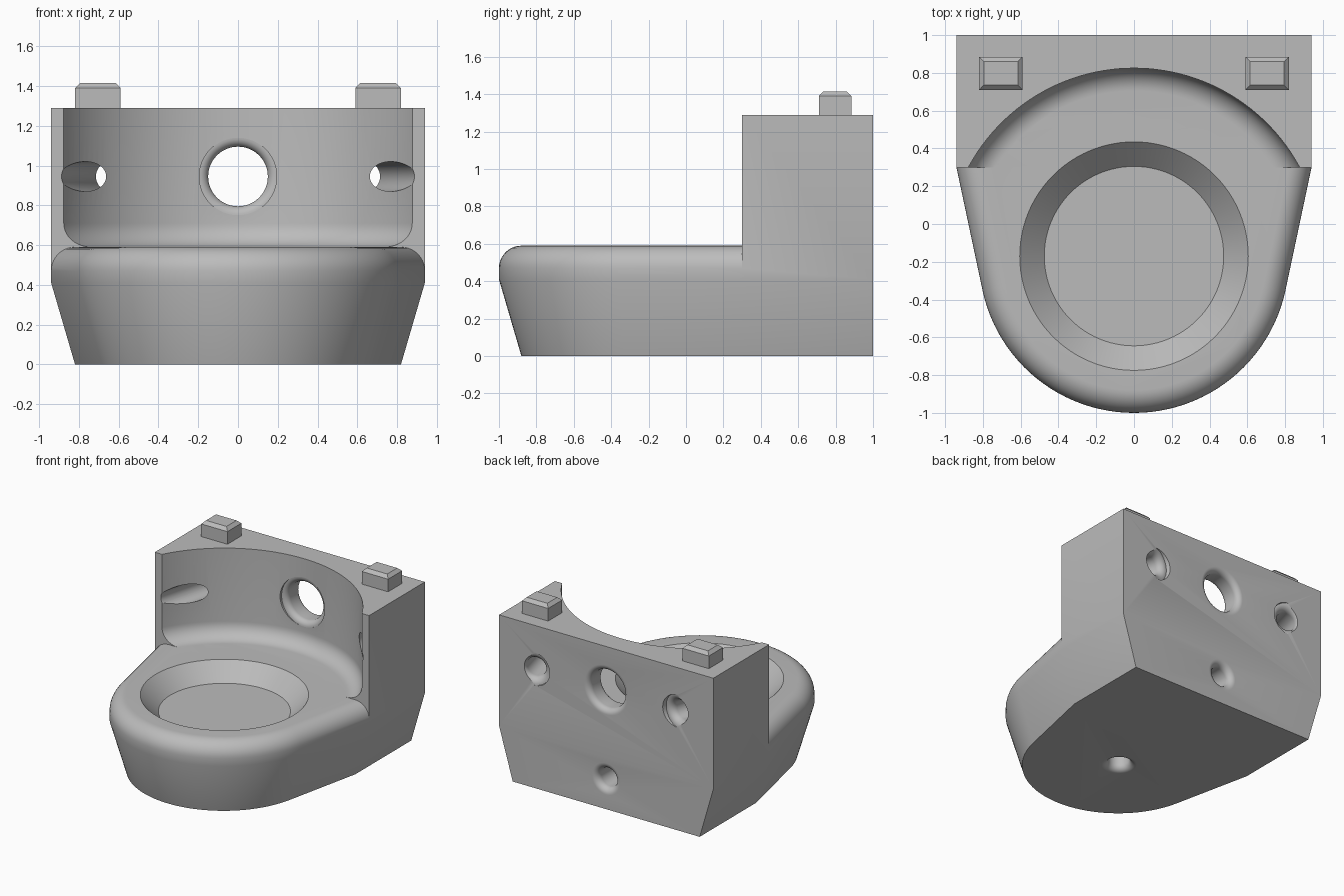
import bpy, bmesh
from math import sin, cos, pi, radians, sqrt
from mathutils import Vector

if "Cube" in bpy.data.objects:
    bpy.data.objects.remove(bpy.data.objects["Cube"])

grey = bpy.data.materials.new("plain grey")
grey.use_nodes = True
GREY = (0.5, 0.5, 0.5, 1)
grey.diffuse_color = GREY
grey.node_tree.nodes["Principled BSDF"].inputs["Base Color"].default_value = GREY

CENTRE_Y = -0.17   # shared axis of the bowl and the curved wall
DECK = 0.59
FILLET = 0.12


def loft(name, rings):
    """Skin a stack of equal-length closed rings and cap both ends."""
    bm = bmesh.new()
    loops = [[bm.verts.new(p) for p in ring] for ring in rings]
    n = len(loops[0])
    for a, b in zip(loops, loops[1:]):
        for i in range(n):
            j = (i + 1) % n
            bm.faces.new((a[i], a[j], b[j], b[i]))
    bm.faces.new(loops[0][::-1])
    bm.faces.new(loops[-1])
    bmesh.ops.recalc_face_normals(bm, faces=bm.faces)
    mesh = bpy.data.meshes.new(name)
    bm.to_mesh(mesh)
    bm.free()
    mesh.materials.append(grey)
    obj = bpy.data.objects.new(name, mesh)
    bpy.context.collection.objects.link(obj)
    return obj


def lathe(name, profile, origin, axis=(0, 0, 1), steps=96):
    """Turn (radius, height) pairs around an axis through origin."""
    turn = Vector((0, 0, 1)).rotation_difference(Vector(axis))
    start = Vector(origin)
    return loft(name, [[start + turn @ Vector((r * cos(2 * pi * i / steps), r * sin(2 * pi * i / steps), h))
                        for i in range(steps)] for r, h in profile])


def activate(obj):
    bpy.ops.object.select_all(action="DESELECT")
    obj.select_set(True)
    bpy.context.view_layer.objects.active = obj


def combine(target, tool, operation):
    tool.hide_render = True
    mod = target.modifiers.new("combine", "BOOLEAN")
    mod.operation, mod.solver, mod.object = operation, "EXACT", tool
    activate(target)
    bpy.ops.object.modifier_apply(modifier=mod.name)
    bpy.data.objects.remove(tool)


def hole(origin, axis, length, r, flare, far_flare=False):
    """Round hole with a rounded lip at its mouth, optionally at both ends."""
    lip = []
    for k in range(9):
        t = flare * (1 - cos(pi / 2 * k / 8))
        lip.append((r + flare - sqrt(max(0, flare ** 2 - (flare - t) ** 2)), t))
    profile = [(r + flare, -0.1)] + lip
    if far_flare:
        profile += [(q, length - t) for q, t in lip[::-1]] + [(r + flare, length + 0.1)]
    else:
        profile.append((r, length))
    return lathe("hole_cutter", profile, origin, axis, 64)


def base_ring(inset, z):
    """Rounded front outline with tapering flanks."""
    side = [Vector((0.93 - inset, 0.55, z)), Vector((0.94 - inset, 0.3, z))]
    arc = []
    for k in range(49):
        a = radians(-12.4 - 155.2 * k / 48)
        arc.append(Vector(((0.82 - inset) * cos(a), -0.18 + (0.82 - inset) * sin(a), z)))
    return side + arc + [Vector((-p.x, p.y, z)) for p in side[::-1]]


def box_ring(x0, x1, y0, y1, z):
    return [(x0, y0, z), (x1, y0, z), (x1, y1, z), (x0, y1, z)]


# Base: slanted skirt, short upright band, rounded rim
rim = [(FILLET * (1 - cos(pi / 2 * k / 10)), DECK - FILLET + FILLET * sin(pi / 2 * k / 10))
       for k in range(11)]
body = loft("holder_body", [base_ring(i, z) for i, z in [(FILLET, 0), (0, 0.41)] + rim])

# Back block, with a concave wall hollowed out of it
block = loft("back_block", [box_ring(-x, x, 0.3, 1, z)
                            for x, z in [(0.82, 0), (0.94, 0.41), (0.94, 1.29)]])
WALL = 0.995
cove = [(WALL - FILLET + FILLET * sin(pi / 2 * k / 10), DECK + FILLET * (1 - cos(pi / 2 * k / 10)))
        for k in range(11)]
combine(block, lathe("wall_cutter", cove + [(WALL, 1.6)], (0, CENTRE_Y, 0), steps=160), "DIFFERENCE")
combine(body, block, "UNION")

# Conical bowl in the deck
combine(body, lathe("bowl_cutter", [(0.475, 0.46), (0.605, DECK), (0.655, 0.64)],
                    (0, CENTRE_Y, 0)), "DIFFERENCE")

# Large centre hole and two slanted side holes through the wall
combine(body, hole((0, 1, 0.945), (0, -1, 0), 0.175, 0.15, 0.045, True), "DIFFERENCE")
for s in (-1, 1):
    combine(body, hole((s * 0.63, 1, 0.945), (s * 0.25, -0.97, 0), 0.85, 0.075, 0.055), "DIFFERENCE")

# Channel from the back that turns down through the underside
combine(body, hole((0, 1, 0.24), (0, -1, 0), 1 - CENTRE_Y, 0.075, 0.05), "DIFFERENCE")
combine(body, hole((0, CENTRE_Y, 0), (0, 0, 1), 0.315, 0.08, 0.05), "DIFFERENCE")

activate(body)
bpy.ops.object.shade_smooth_by_angle(angle=radians(30))

# Chamfered pegs on top of the block
for s, side in ((1, "left"), (-1, "right")):
    loft(side + "_peg", [box_ring(s * 0.705 - 0.115 + c, s * 0.705 + 0.115 - c, 0.71 + c, 0.885 - c, z)
                         for c, z in [(0, 1.285), (0, 1.39), (0.025, 1.415)]])
